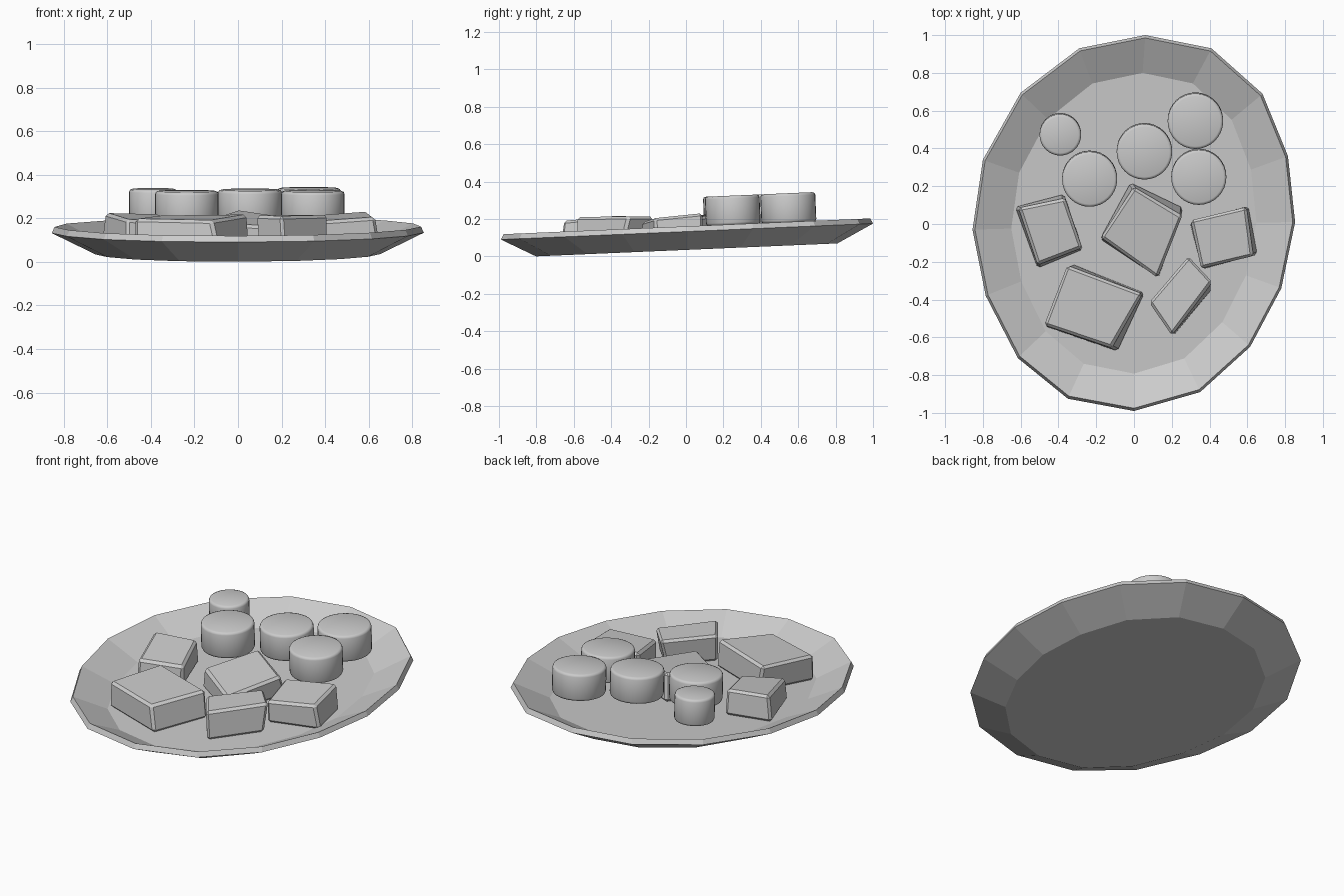
import bpy, bmesh, math
from mathutils import Matrix

if "Cube" in bpy.data.objects:
    bpy.data.objects.remove(bpy.data.objects["Cube"])

SLOPE = 0.043  # the whole plate leans up towards the back


def lean(y, h):
    return 0.035 + SLOPE * y + h


def finish(bm, name, smooth=None):
    bmesh.ops.recalc_face_normals(bm, faces=bm.faces)
    me = bpy.data.meshes.new(name)
    bm.to_mesh(me)
    bm.free()
    ob = bpy.data.objects.new(name, me)
    bpy.context.collection.objects.link(ob)
    if smooth:
        bpy.ops.object.select_all(action='DESELECT')
        ob.select_set(True)
        bpy.context.view_layer.objects.active = ob
        bpy.ops.object.shade_smooth_by_angle(angle=math.radians(smooth))
    return ob


def loft(bm, rings):
    """Bridge consecutive rings of equal count and cap both ends."""
    loops = [[bm.verts.new(p) for p in r] for r in rings]
    n = len(loops[0])
    for a, b in zip(loops, loops[1:]):
        for i in range(n):
            j = (i + 1) % n
            bm.faces.new((a[i], a[j], b[j], b[i]))
    bm.faces.new(loops[0])
    bm.faces.new(loops[-1])


# Plate: 16-sided oval with flared rim
rim = [(.06, 1), (.41, .93), (.68, .69), (.815, .36), (.853, .01), (.78, -.34),
       (.615, -.65), (.35, -.89), (0, -.99), (-.35, -.925), (-.615, -.71),
       (-.785, -.38), (-.855, -.03), (-.80, .34), (-.60, .695), (-.29, .93)]
profile = [(.765, .81, 0), (1, 1, .098), (.985, .985, .126), (.76, .80, .034)]
bm = bmesh.new()
loft(bm, [[(x * sx, y * sy, lean(y * sy, h)) for x, y in rim]
          for sx, sy, h in profile])
finish(bm, "plate")

# Round pieces: x, y, radius
rounds = [(-.39, .475, .11), (-.235, .24, .146), (.055, .385, .147),
          (.325, .547, .147), (.343, .25, .146)]
for i, (x, y, r) in enumerate(rounds):
    bm = bmesh.new()
    bmesh.ops.create_cone(bm, cap_ends=True, segments=32, radius1=r, radius2=r, depth=.157)
    edges = [e for e in bm.edges if abs(e.verts[0].co.z - e.verts[1].co.z) < .01]
    bmesh.ops.bevel(bm, geom=edges, offset=.014, segments=2, profile=.5, affect='EDGES')
    bm.transform(Matrix.Translation((x, y, lean(y, .201)))
                 @ Matrix.Rotation(math.atan(SLOPE), 4, 'X'))
    finish(bm, f"round_piece_{i + 1}", 50)

# Cut blocks: top corners (x, y, z), then bottom corners (x, y) on the plate floor
blocks = [
    ([(-.61, .085, .225), (-.365, .135, .22), (-.275, -.125, .18), (-.51, -.215, .195)],
     [(-.63, .09), (-.37, .16), (-.27, -.135), (-.51, -.235)]),
    ([(.30, .02, .21), (.595, .09, .232), (.63, -.17, .205), (.355, -.235, .185)],
     [(.295, .01), (.605, .095), (.655, -.16), (.36, -.24)]),
    ([(0, .195, .24), (.255, .04, .20), (.125, -.285, .165), (-.175, -.07, .18)],
     [(-.02, .22), (.26, .09), (.13, -.285), (-.18, -.08)]),
    ([(-.355, -.22, .213), (.045, -.37, .218), (-.12, -.655, .19), (-.475, -.535, .198)],
     [(-.33, -.21), (.055, -.365), (-.085, -.675), (-.475, -.54)]),
    ([(.29, -.17, .215), (.415, -.305, .215), (.20, -.59, .21), (.08, -.415, .213)],
     [(.27, -.20), (.415, -.345), (.21, -.59), (.09, -.43)]),
]
for i, (top, bottom) in enumerate(blocks):
    bm = bmesh.new()
    loft(bm, [[(x, y, lean(y, .034)) for x, y in bottom], top])
    bmesh.ops.recalc_face_normals(bm, faces=bm.faces)
    bmesh.ops.bevel(bm, geom=bm.edges[:], offset=.014, segments=1, affect='EDGES')
    finish(bm, f"cut_block_{i + 1}")
